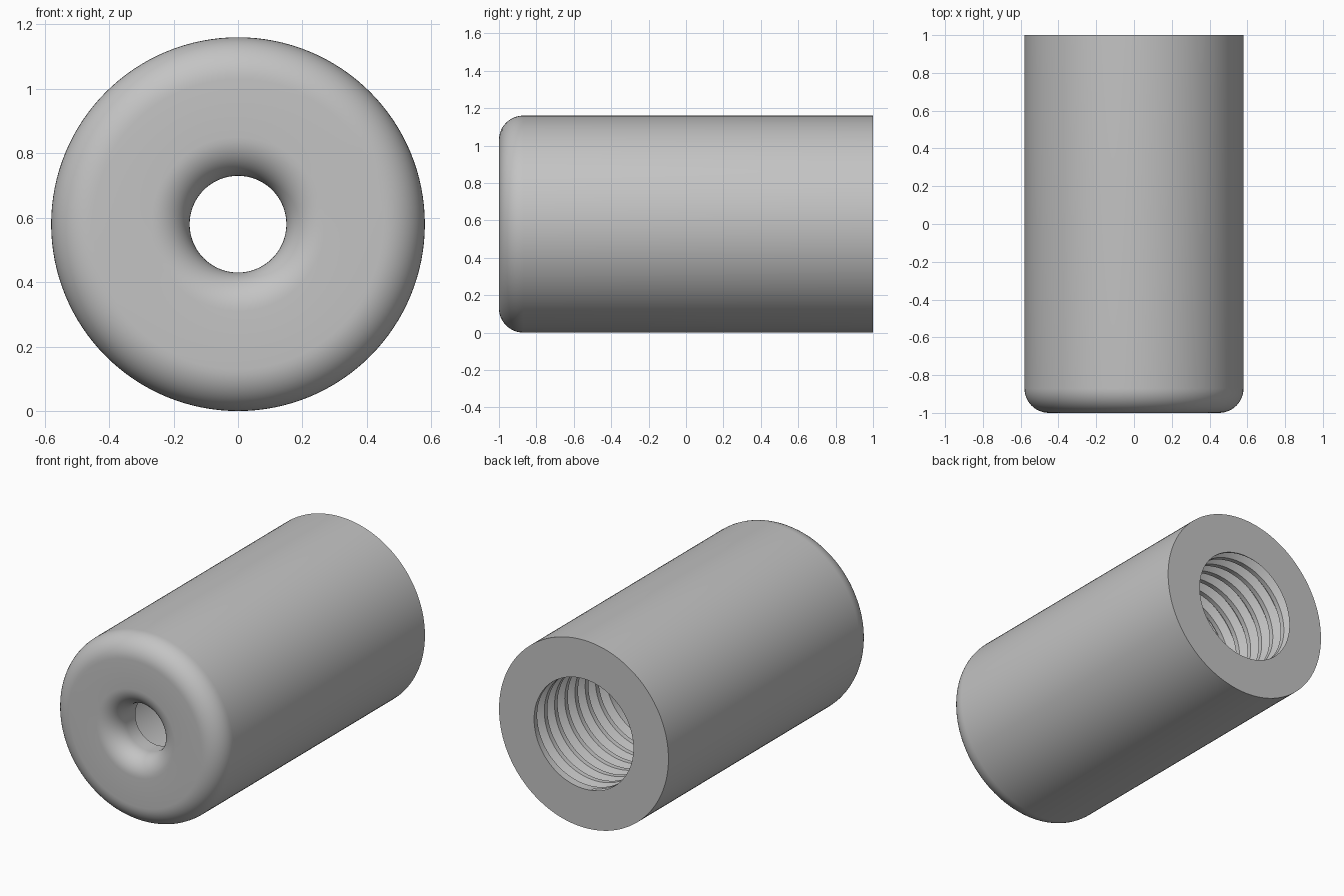
import bpy, bmesh, math

cube = bpy.data.objects.get("Cube")
if cube:
    bpy.data.objects.remove(cube, do_unlink=True)

RADIUS, BORE, HOLE = 0.58, 0.34, 0.15
OUTER_FILLET, HOLE_FILLET = 0.13, 0.12
NECK_END, THREAD_START, BACK = -0.79, 0.27, 1.0
PITCH, GROOVE = 0.1, 0.045
SEGMENTS = 128

steel = bpy.data.materials.new("grey steel")
steel.use_nodes = True
steel.diffuse_color = (0.55, 0.55, 0.55, 1)
steel.node_tree.nodes["Principled BSDF"].inputs["Base Color"].default_value = steel.diffuse_color


def arc(y, r, size, start, end, steps=12):
    """Points (y, radius) of a fillet arc."""
    angles = [math.radians(start + (end - start) * i / steps) for i in range(steps + 1)]
    return [(y + size * math.sin(a), r + size * math.cos(a)) for a in angles]


def sweep(bm, column):
    """Skin the columns of (y, radius) points around the y axis."""
    columns = []
    for j in range(SEGMENTS + 1):
        a = 2 * math.pi * j / SEGMENTS
        columns.append([bm.verts.new((r * math.cos(a), y, RADIUS + r * math.sin(a)))
                        for y, r in column(j / SEGMENTS)])
    for left, right in zip(columns, columns[1:]):
        for i in range(len(left) - 1):
            bm.faces.new((left[i], left[i + 1], right[i + 1], right[i]))


# Turned body: back rim, rounded front, flared hole, neck and plain bore
profile = [(BACK, BORE), (BACK, RADIUS)]
profile += arc(-1 + OUTER_FILLET, RADIUS - OUTER_FILLET, OUTER_FILLET, 0, -90)
profile += arc(-1 + HOLE_FILLET, HOLE + HOLE_FILLET, HOLE_FILLET, -90, -180)
profile += [(NECK_END, HOLE), (NECK_END, BORE), (THREAD_START, BORE)]


# Helical grooves cut into the bore: crest, flank, root, flank per turn
def thread(turn):
    points = [(THREAD_START, BORE)]
    turns = round((BACK - THREAD_START) / PITCH) + 2
    for k in range(-1, turns):
        for part, depth in ((0, 0), (0.3, 0), (0.58, 1), (0.72, 1)):
            y = THREAD_START + PITCH * (k + part + turn)
            inside = THREAD_START < y < BACK
            points.append((min(max(y, THREAD_START), BACK),
                           BORE + GROOVE * depth * inside))
    return points + [(BACK, BORE)]


bm = bmesh.new()
sweep(bm, lambda turn: profile)
sweep(bm, thread)
bmesh.ops.remove_doubles(bm, verts=bm.verts, dist=0.0002)
bmesh.ops.dissolve_degenerate(bm, edges=bm.edges, dist=0.0001)
bmesh.ops.recalc_face_normals(bm, faces=bm.faces)
mesh = bpy.data.meshes.new("threaded_sleeve")
bm.to_mesh(mesh)
bm.free()
mesh.materials.append(steel)

sleeve = bpy.data.objects.new("threaded_sleeve", mesh)
bpy.context.collection.objects.link(sleeve)
bpy.ops.object.select_all(action="DESELECT")
sleeve.select_set(True)
bpy.context.view_layer.objects.active = sleeve
bpy.ops.object.shade_smooth_by_angle(angle=math.radians(25))
